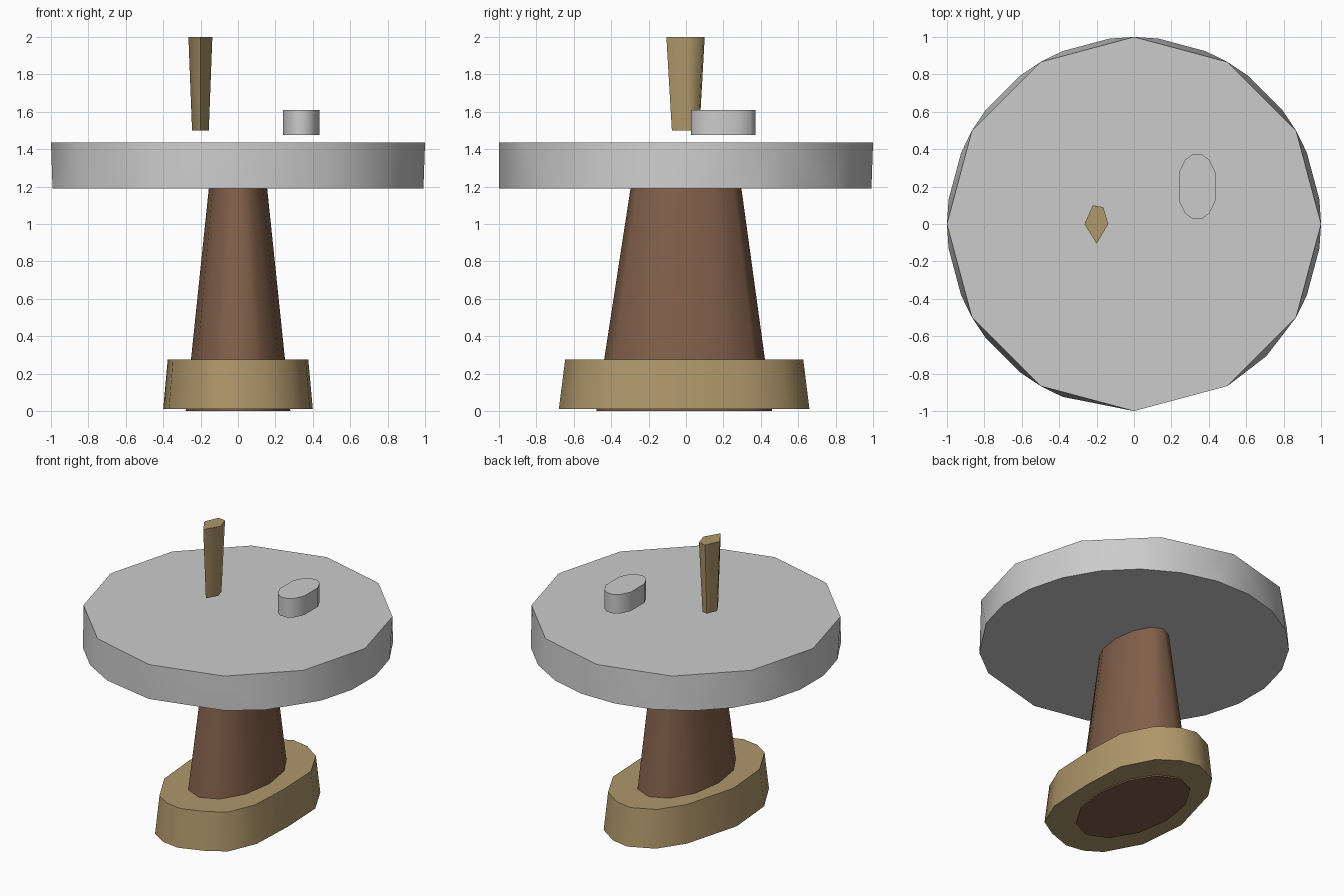
import bpy, bmesh
from math import cos, sin, radians

if "Cube" in bpy.data.objects:
    bpy.data.objects.remove(bpy.data.objects["Cube"])


def paint(name, rgb):
    m = bpy.data.materials.new(name)
    m.diffuse_color = (*rgb, 1)
    m.use_nodes = True
    m.node_tree.nodes["Principled BSDF"].inputs["Base Color"].default_value = m.diffuse_color
    return m


def ring(angles, rx=1.0, ry=1.0):
    return [(rx * cos(radians(a)), ry * sin(radians(a))) for a in angles]


def scaled(pts, sx, sy, cx=0.0, cy=0.0):
    return [(cx + x * sx, cy + y * sy) for x, y in pts]


def slab(name, low, z0, high, z1, mat=None, angle=50):
    """Closed convex body spanning a low outline and a high outline."""
    bm = bmesh.new()
    for pts, z in ((low, z0), (high, z1)):
        for x, y in pts:
            bm.verts.new((x, y, z))
    bmesh.ops.convex_hull(bm, input=bm.verts[:])
    bmesh.ops.dissolve_limit(bm, angle_limit=radians(0.5),
                             verts=bm.verts[:], edges=bm.edges[:])
    bmesh.ops.recalc_face_normals(bm, faces=bm.faces[:])
    for f in bm.faces:
        f.smooth = True
    me = bpy.data.meshes.new(name)
    bm.to_mesh(me)
    bm.free()
    me.set_sharp_from_angle(angle=radians(angle))
    ob = bpy.data.objects.new(name, me)
    bpy.context.collection.objects.link(ob)
    if mat:
        me.materials.append(mat)
    return ob


tan = paint("tan", (0.43, 0.31, 0.145))
brown = paint("brown", (0.22, 0.115, 0.068))

# Table top: 12-sided upper face over a finer, uneven lower rim
rim_angles = [7.5 + 15 * i for i in range(17)] + [270, 300, 315, 337.5, 352.5]
slab("table_top", ring(rim_angles), 1.19, ring(range(0, 360, 30)), 1.435)

# Foot: long rounded block, slightly narrower at the top
foot = [(.40, 0), (.385, .32), (.27, .54), (.13, .635), (0, .66), (-.17, .58),
        (-.29, .40), (-.40, 0), (-.37, -.35), (-.24, -.59), (-.13, -.66),
        (0, -.68), (.17, -.62), (.30, -.54), (.385, -.34)]
slab("foot", foot, 0.01, scaled(foot, .94, .95), 0.275, tan)

# Column: tapered oval running through the foot up to the table top
oval = ring(range(0, 360, 30))
slab("column", scaled(oval, .28, .47, 0, -.01), 0.0,
     scaled(oval, .155, .295), 1.2, brown)

# Small floating oval disc
q = [(.097, .077), (.065, .143), (.025, .172)]
disc = [(sx * x, sy * y) for sx in (1, -1) for sy in (1, -1) for x, y in q]
disc = scaled(disc, 1, 1, .338, .2)
slab("oval_disc", disc, 1.475, disc, 1.61)

# Tapered five-sided peg
peg = [(0, -.105), (.063, 0), (.035, .09), (-.02, .10), (-.065, 0)]
slab("peg", scaled(peg, .7, .72, -.2), 1.5, scaled(peg, 1, 1, -.2), 2.0, tan, 75)
